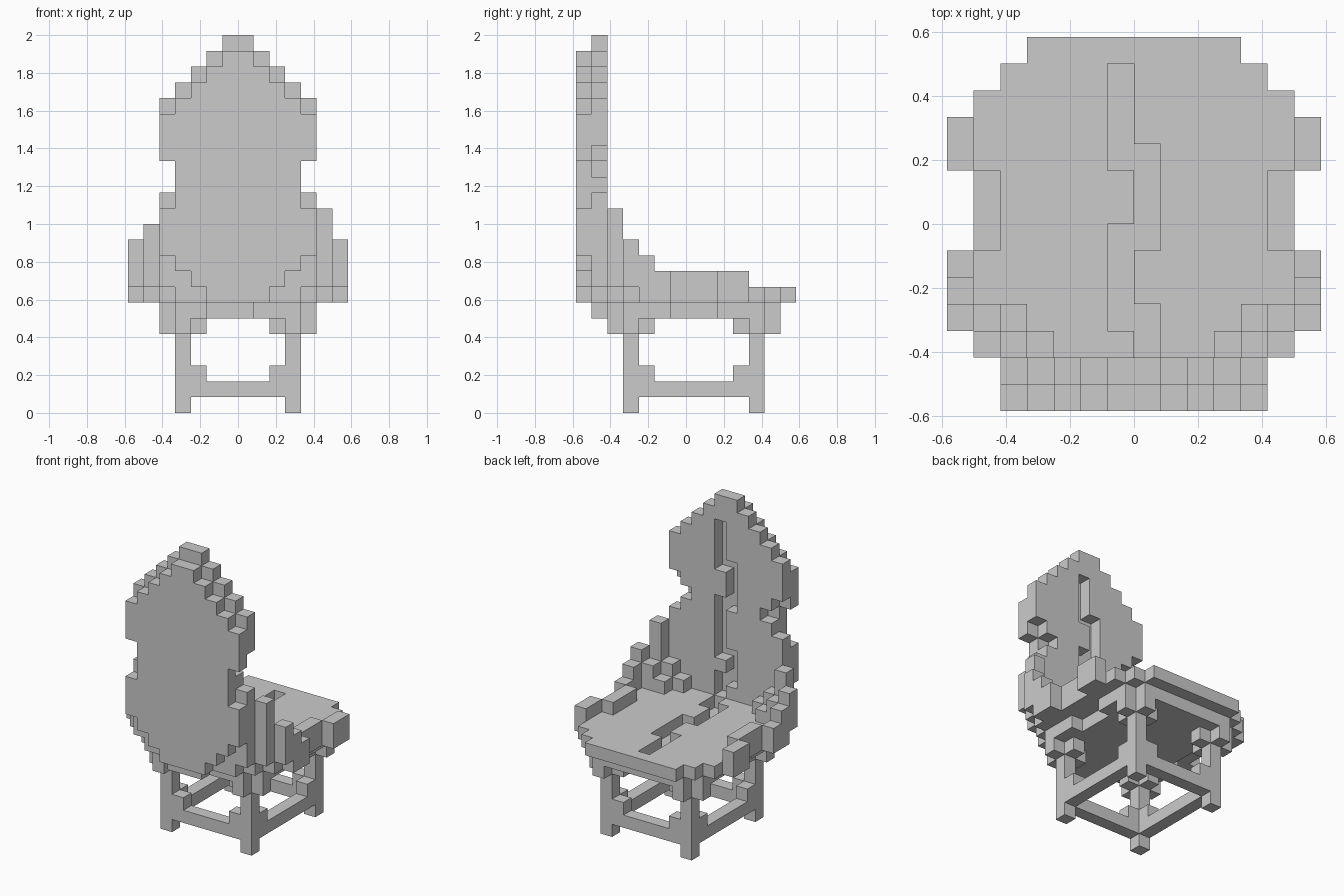
import bpy, bmesh
from itertools import product
from mathutils import Vector

if "Cube" in bpy.data.objects:
    bpy.data.objects.remove(bpy.data.objects["Cube"])

U = 1 / 12  # size of one block


def box(x0, x1, y0, y1, z0, z1):
    return set(product(range(x0, x1), range(y0, y1), range(z0, z1)))


def mirror(cells):
    return cells | {(-1 - x, y, z) for x, y, z in cells}


def wide(w, y0, y1, z0, z1):
    return box(-w, w, y0, y1, z0, z1)


parts = {}

# Legs with plus-shaped capitals and small corner brackets
legs, brackets = set(), set()
for y, inner in ((-4, 1), (4, -1)):
    legs |= box(3, 4, y, y + 1, 0, 7)
    legs |= box(2, 5, y, y + 1, 5, 7) | box(3, 4, y - 1, y + 2, 5, 7)
    brackets |= box(2, 3, y, y + 1, 2, 3) | box(3, 4, y + inner, y + inner + 1, 2, 3)
parts["legs"] = mirror(legs)
parts["leg_brackets"] = mirror(brackets)

# Stretchers joining the legs
parts["stretchers"] = mirror(box(3, 4, -3, 4, 1, 2)) | wide(3, -4, -3, 1, 2) | wide(3, 4, 5, 1, 2)

# Support plate under the seat
parts["seat_base"] = (wide(5, -4, -1, 6, 7) | wide(4, -1, 2, 6, 7) | wide(5, 2, 5, 6, 7)
                      | wide(4, -5, -4, 6, 7) | wide(4, 5, 6, 6, 7) | box(-2, 1, -6, -5, 6, 7))

# Rounded seat with a zigzag groove
seat = set()
for y0, y1, w in ((-5, -4, 5), (-4, -3, 6), (-3, -1, 7), (-1, 2, 6),
                  (2, 4, 7), (4, 5, 6), (5, 6, 5), (6, 7, 4)):
    seat |= wide(w, y0, y1, 7, 8)
for x, y0, y1 in ((-1, 2, 6), (0, -1, 3), (-1, -4, 0), (0, -5, -3)):
    seat -= box(x, x + 1, y0, y1, 7, 8)
parts["seat"] = seat

# Raised side rails
parts["side_rails"] = mirror(box(6, 7, 2, 4, 8, 9) | box(5, 6, -1, 2, 8, 9) | box(6, 7, -2, -1, 8, 9))

# Stepped corners between the seat and the backrest
corner = set()
for x, y, top in ((5, -5, 12), (6, -4, 11), (6, -3, 10), (5, -4, 10),
                  (4, -5, 10), (4, -4, 9), (3, -5, 9)):
    corner |= box(x, x + 1, y, y + 1, 8, top)
parts["stepped_corners"] = mirror(corner) | box(5, 6, -5, -4, 12, 13)

# Rear layer of the backrest
back = set()
for z0, z1, w in ((7, 8, 2), (8, 9, 3), (9, 10, 4), (10, 13, 5), (13, 16, 4), (16, 19, 5),
                  (19, 20, 4), (20, 21, 3), (21, 22, 2), (22, 23, 1)):
    back |= wide(w, -7, -6, z0, z1)
parts["backrest_rear"] = back

# Inner layer of the backrest with the groove continuing upward
inner = set()
for z0, z1, w in ((7, 8, 4), (8, 14, 5), (14, 15, 4), (15, 16, 3), (16, 17, 4), (17, 20, 5),
                  (20, 21, 4), (21, 22, 3), (22, 23, 2), (23, 24, 1)):
    inner |= wide(w, -6, -5, z0, z1)
for x, z0, z1 in ((0, 18, 22), (-1, 15, 19), (0, 11, 16), (-1, 9, 12), (0, 8, 10)):
    inner -= box(x, x + 1, -6, -5, z0, z1)
parts["backrest_inner"] = inner

solid = set().union(*parts.values())


def build(name, cells):
    """Turn blocks into a mesh, keeping only faces open to the air."""
    bm = bmesh.new()
    cache = {}

    def vert(p):
        if p not in cache:
            cache[p] = bm.verts.new(Vector(p) * U)
        return cache[p]

    for c in cells:
        for axis, side in product(range(3), (0, 1)):
            n = list(c)
            n[axis] += 2 * side - 1
            if tuple(n) in solid:
                continue
            loop = []
            for a, b in ((0, 0), (1, 0), (1, 1), (0, 1)):
                p = list(c)
                p[axis] += side
                p[(axis + 1) % 3] += a
                p[(axis + 2) % 3] += b
                loop.append(vert(tuple(p)))
            bm.faces.new(loop if side else loop[::-1])
    mesh = bpy.data.meshes.new(name)
    bm.to_mesh(mesh)
    bm.free()
    bpy.context.collection.objects.link(bpy.data.objects.new(name, mesh))


for name, cells in parts.items():
    build(name, cells)
